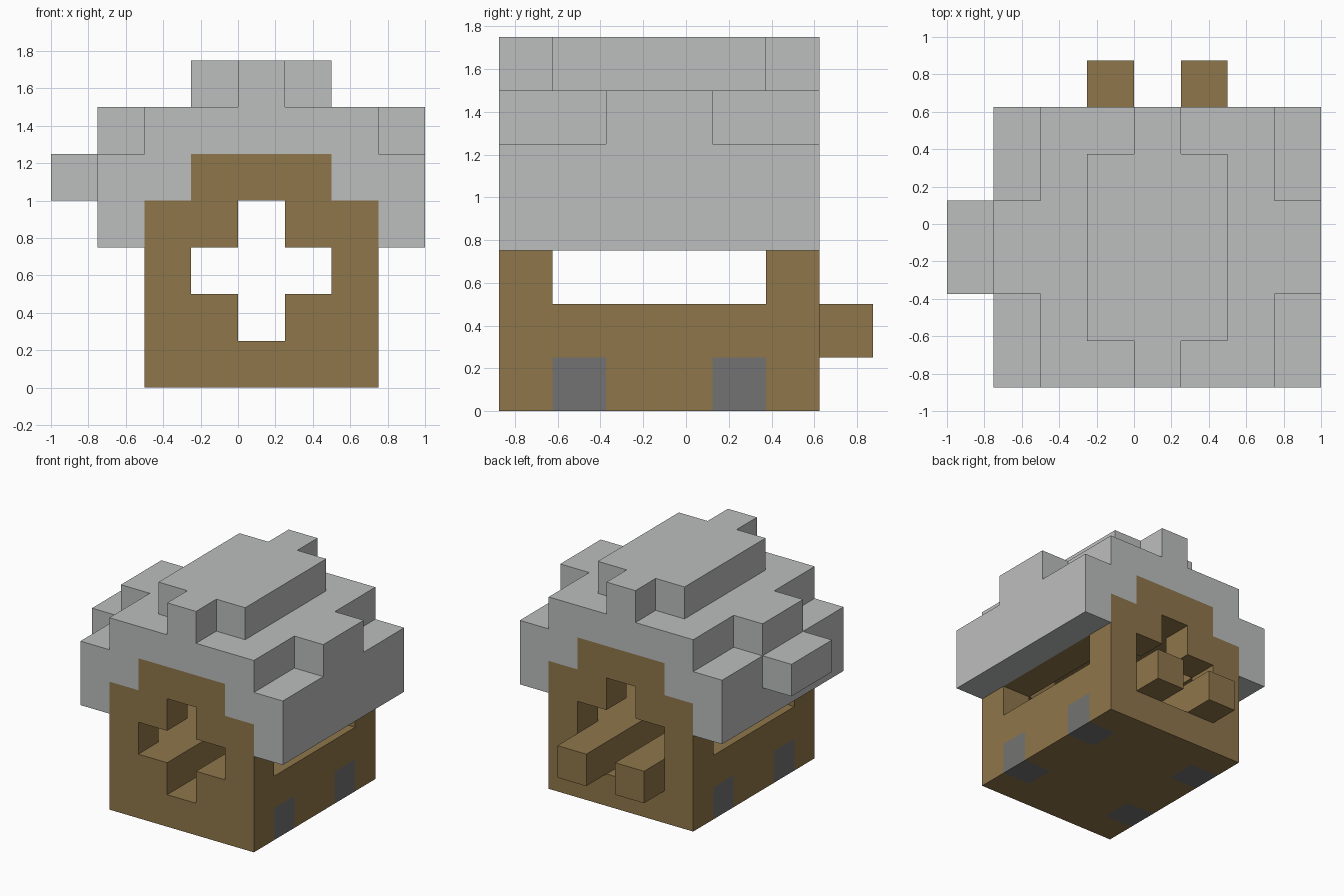
import bpy, bmesh
from mathutils import Vector

if "Cube" in bpy.data.objects:
    bpy.data.objects.remove(bpy.data.objects["Cube"], do_unlink=True)

CENTRE_X = 0.125             # mirror plane of the house
FRONT, BACK = -0.875, 0.625  # outer wall faces
IN_FRONT, IN_BACK = -0.625, 0.375


def material(name, color):
    m = bpy.data.materials.new(name)
    m.use_nodes = True
    m.diffuse_color = (*color, 1)
    bsdf = m.node_tree.nodes["Principled BSDF"]
    bsdf.inputs["Base Color"].default_value = (*color, 1)
    bsdf.inputs["Roughness"].default_value = 0.9
    return m


BROWN = material("wood brown", (0.275, 0.181, 0.069))
LIGHT = material("roof light grey", (0.503, 0.515, 0.509))
STONE = material("stone grey", (0.171, 0.171, 0.168))


def rect(x0, x1, z0, z1):
    return [(x0, z0), (x1, z0), (x1, z1), (x0, z1)]


def prism(name, profile, y0, y1, mats, mirror=True, edit=None):
    """Extrude an x-z half profile along y and mirror it about the centre."""
    bm = bmesh.new()
    face = bm.faces.new([bm.verts.new((x, y0, z)) for x, z in profile])
    ext = bmesh.ops.extrude_face_region(bm, geom=[face])["geom"]
    moved = [v for v in ext if isinstance(v, bmesh.types.BMVert)]
    bmesh.ops.translate(bm, verts=moved, vec=(0, y1 - y0, 0))
    bmesh.ops.recalc_face_normals(bm, faces=bm.faces)
    if mirror:  # open the seam so the two halves join cleanly
        seam = [f for f in bm.faces if all(abs(v.co.x) < 1e-5 for v in f.verts)]
        bmesh.ops.delete(bm, geom=seam, context="FACES")
    if edit:
        edit(bm)
    mesh = bpy.data.meshes.new(name)
    bm.to_mesh(mesh)
    bm.free()
    for m in mats:
        mesh.materials.append(m)
    ob = bpy.data.objects.new(name, mesh)
    ob.location.x = CENTRE_X
    bpy.context.collection.objects.link(ob)
    if mirror:
        ob.modifiers.new("mirror", "MIRROR").use_axis[0] = True
    return ob


def stone_feet(bm):
    """Cut the stone foot squares into the lower sides and underside."""
    cuts = [((0, y, 0), (0, 1, 0)) for y in (-0.375, 0.125)]
    cuts += [((0.375, 0, 0), (1, 0, 0)), ((0, 0, 0.25), (0, 0, 1))]
    for co, no in cuts:
        bmesh.ops.bisect_plane(bm, geom=bm.verts[:] + bm.edges[:] + bm.faces[:],
                               plane_co=Vector(co), plane_no=Vector(no))
    for f in bm.faces:
        c = f.calc_center_median()
        if c.x > 0.375 and c.z < 0.25 and not -0.375 < c.y < 0.125:
            f.material_index = 1


# End walls: stepped gable with a cross-shaped opening
gable = [(0, 0), (0.625, 0), (0.625, 1), (0.375, 1), (0.375, 1.25), (0, 1.25),
         (0, 1), (0.125, 1), (0.125, 0.75), (0.375, 0.75), (0.375, 0.5),
         (0.125, 0.5), (0.125, 0.25), (0, 0.25)]
prism("front_wall", gable, FRONT, IN_FRONT, [BROWN])
prism("back_wall", gable, IN_BACK, BACK, [BROWN])

# Low body between the walls, with a central channel
body = [(0, 0), (0.625, 0), (0.625, 0.5), (0.125, 0.5), (0.125, 0.25), (0, 0.25)]
prism("lower_body", body, IN_FRONT, IN_BACK, [BROWN, STONE], edit=stone_feet)

# Timber lining beneath the roof
prism("upper_side_beams", rect(0.375, 0.625, 0.75, 1), IN_FRONT, IN_BACK, [BROWN])
prism("ceiling", rect(0, 0.375, 1, 1.25), IN_FRONT, IN_BACK, [BROWN])

# Pegs sticking out of the back
prism("back_pegs", rect(0.125, 0.375, 0.25, 0.5), BACK, 0.875, [BROWN])

# Stepped roof with overhanging eaves
roof = [(0, 1.25), (0.375, 1.25), (0.375, 1), (0.625, 1), (0.625, 0.75),
        (0.875, 0.75), (0.875, 1.25), (0.625, 1.25), (0.625, 1.5), (0, 1.5)]
prism("roof", roof, FRONT, BACK, [LIGHT])
prism("roof_shoulders", rect(0.625, 0.875, 1.25, 1.5), -0.375, 0.125, [LIGHT])
prism("roof_ridge", rect(0, 0.125, 1.5, 1.75), FRONT, BACK, [LIGHT])
prism("roof_ridge_sides", rect(0.125, 0.375, 1.5, 1.75), IN_FRONT, IN_BACK, [LIGHT])

# Single block on the right-hand eave
prism("eave_block", rect(-1.125, -0.875, 1, 1.25), -0.375, 0.125, [LIGHT], mirror=False)
